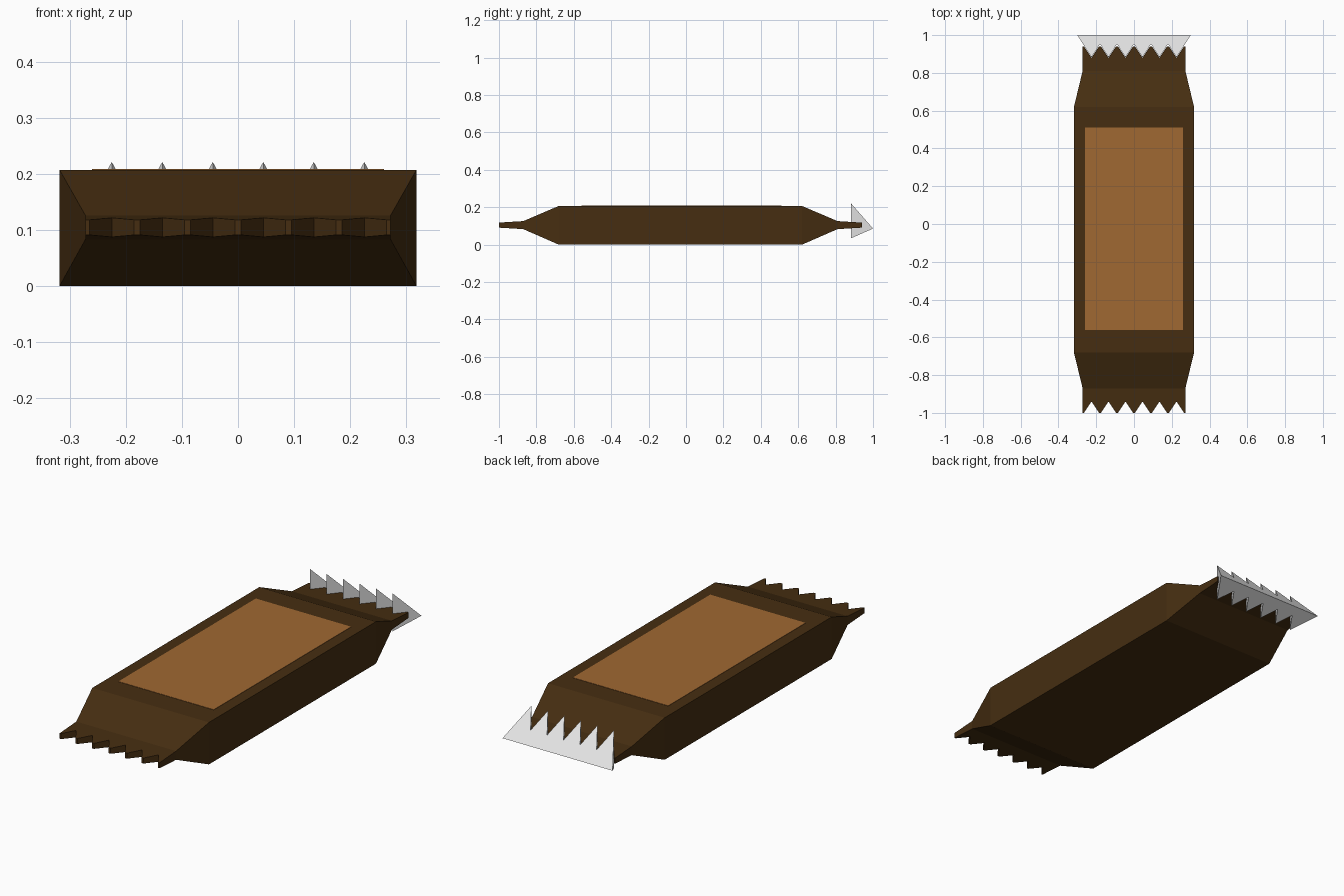
import bpy
import bmesh

cube = bpy.data.objects.get("Cube")
if cube:
    bpy.data.objects.remove(cube)


def material(name, rgb):
    mat = bpy.data.materials.new(name)
    mat.use_nodes = True
    mat.diffuse_color = (*rgb, 1)
    bsdf = mat.node_tree.nodes["Principled BSDF"]
    bsdf.inputs["Base Color"].default_value = (*rgb, 1)
    return mat


BROWN = material("dark brown foil", (0.061, 0.027, 0.0056))
TAN = material("caramel label", (0.35, 0.138, 0.032))
GREY = material("light grey", (0.8, 0.8, 0.8))


def finish(bm, name, mat):
    bmesh.ops.remove_doubles(bm, verts=bm.verts, dist=0.0001)
    bmesh.ops.recalc_face_normals(bm, faces=bm.faces)
    mesh = bpy.data.meshes.new(name)
    bm.to_mesh(mesh)
    bm.free()
    mesh.materials.append(mat)
    obj = bpy.data.objects.new(name, mesh)
    bpy.context.collection.objects.link(obj)
    return obj


def slope(a, b):
    """Height as a straight line through two (y, z) points."""
    return lambda y: a[1] + (b[1] - a[1]) * (y - a[0]) / (b[0] - a[0])


def add_wedge(bm, outline, top, bottom, open_last=False):
    """Slab over a plan outline whose top and bottom slope along y."""
    up = [bm.verts.new((x, y, top(y))) for x, y in outline]
    low = [bm.verts.new((x, y, bottom(y))) for x, y in outline]
    bm.faces.new(up)
    bm.faces.new(low[::-1])
    n = len(outline)
    for i in range(n - open_last):
        j = (i + 1) % n
        # an edge where top and bottom meet needs no side wall
        if top(outline[i][1]) - bottom(outline[i][1]) < 1e-5 and outline[i][1] == outline[j][1]:
            continue
        bm.faces.new((up[i], low[i], low[j], up[j]))


TEETH = [-0.225 + 0.09 * i for i in range(6)]
MID_Y = -0.03
SEAL_W, BODY_W = 0.272, 0.318
BASE, TIP, NOTCH = 0.84, 0.97, 0.91
BASE_Z, TIP_Z = (0.083, 0.126), (0.091, 0.118)

# Wrapper: padded middle tapering to two flat seals
bm = bmesh.new()
sections = [(-BASE, SEAL_W, *BASE_Z), (-0.65, BODY_W, 0, 0.207),
            (0.65, BODY_W, 0, 0.207), (BASE, SEAL_W, *BASE_Z)]
rings = []
for y, w, z0, z1 in sections:
    corners = ((-w, z0), (w, z0), (w, z1), (-w, z1))
    rings.append([bm.verts.new((x, y + MID_Y, z)) for x, z in corners])
for a, b in zip(rings, rings[1:]):
    for i in range(4):
        j = (i + 1) % 4
        bm.faces.new((a[i], a[j], b[j], b[i]))

# Serrated seals at both ends
for s in (-1, 1):
    def at(d):
        return s * d + MID_Y
    outline = [(-SEAL_W, at(BASE)), (-SEAL_W, at(TIP))]
    for x in TEETH:
        outline += [(x - 0.04, at(TIP)), (x, at(NOTCH)), (x + 0.04, at(TIP))]
    outline += [(SEAL_W, at(TIP)), (SEAL_W, at(BASE))]
    add_wedge(bm, outline,
              slope((at(BASE), BASE_Z[1]), (at(TIP), TIP_Z[1])),
              slope((at(BASE), BASE_Z[0]), (at(TIP), TIP_Z[0])), True)
finish(bm, "wrapper", BROWN)

# Label plate on the top
bm = bmesh.new()
bmesh.ops.create_cube(bm, size=1)
for v in bm.verts:
    v.co = (v.co.x * 0.52, v.co.y * 1.07 - 0.025, 0.207 + v.co.z * 0.003)
finish(bm, "label", TAN)

# Toothed wedge across the back seal
bm = bmesh.new()
outline = [(-0.3, 1.0)]
for i, x in enumerate(TEETH):
    if i:
        outline.append((x - 0.045, 0.953))
    outline.append((x, 0.882))
outline.append((0.3, 1.0))
add_wedge(bm, outline, slope((0.882, 0.221), (1, 0.086)),
          slope((0.882, 0.034), (1, 0.086)))
finish(bm, "toothed_wedge", GREY)
